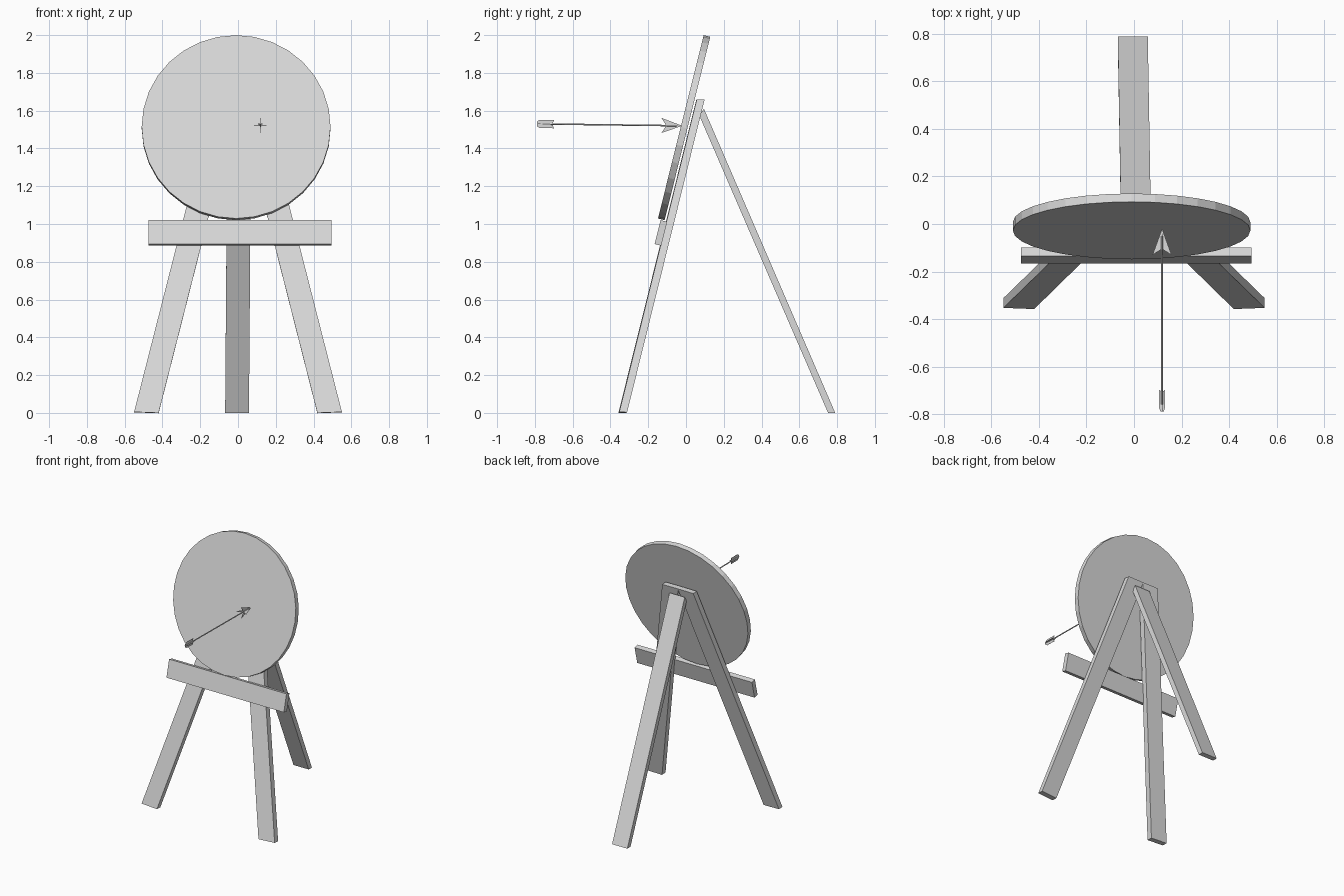
import bpy
import bmesh
import math
from mathutils import Matrix, Vector

cube = bpy.data.objects.get("Cube")
if cube:
    bpy.data.objects.remove(cube, do_unlink=True)

grey = bpy.data.materials.new("light grey")
grey.use_nodes = True
grey.diffuse_color = (0.7, 0.7, 0.7, 1)
grey.node_tree.nodes["Principled BSDF"].inputs["Base Color"].default_value = (0.7, 0.7, 0.7, 1)

TILT = math.radians(14)
LEAN = Matrix.Rotation(-TILT, 4, "X")


def finish(name, bm):
    bmesh.ops.recalc_face_normals(bm, faces=bm.faces)
    mesh = bpy.data.meshes.new(name)
    bm.to_mesh(mesh)
    bm.free()
    mesh.materials.append(grey)
    obj = bpy.data.objects.new(name, mesh)
    bpy.context.collection.objects.link(obj)
    return obj


def prism(name, outline, offset):
    """Extrude a closed outline of 3D points along an offset vector."""
    bm = bmesh.new()
    face = bm.faces.new([bm.verts.new(p) for p in outline])
    new = bmesh.ops.extrude_face_region(bm, geom=[face])["geom"]
    bmesh.ops.translate(bm, vec=Vector(offset),
                        verts=[v for v in new if isinstance(v, bmesh.types.BMVert)])
    return finish(name, bm)


# Round target board, leaning back
bm = bmesh.new()
bmesh.ops.create_cone(bm, cap_ends=True, segments=32, radius1=0.5, radius2=0.5, depth=0.036,
                      matrix=Matrix.Translation((-0.01, -0.01, 1.51)) @ LEAN
                      @ Matrix.Rotation(math.pi / 2, 4, "X"))
finish("target_board", bm)

# Ledge carrying the board
bm = bmesh.new()
bmesh.ops.create_cube(bm, size=1, matrix=Matrix.Translation((0.01, -0.133, 0.953)) @ LEAN
                      @ Matrix.Diagonal((0.97, 0.036, 0.13, 1)))
finish("ledge", bm)

# Splayed front legs, meeting at the top
for name, side in (("left_front_leg", 1), ("right_front_leg", -1)):
    prism(name, [(side * 0.42, -0.358, 0), (side * 0.55, -0.353, 0.005),
                 (side * 0.128, 0.057, 1.66), (side * -0.002, 0.055, 1.66)],
          (0, 0.041, -0.002))

# Rear prop leg
prism("rear_leg", [(-0.068, 0.752, 0), (-0.068, 0.79, 0),
                   (-0.056, 0.095, 1.61), (-0.056, 0.07, 1.575)], (0.126, 0, 0))

# Arrow: thin shaft with crossed head and tail blades
tail, tip = Vector((0.118, -0.79, 1.53)), Vector((0.118, -0.02, 1.52))
aim = (tip - tail).to_track_quat("Y", "Z").to_matrix().to_4x4()
length = (tip - tail).length
bm = bmesh.new()
bmesh.ops.create_cone(bm, cap_ends=True, segments=8, radius1=0.004, radius2=0.004,
                      depth=length - 0.06,
                      matrix=Matrix.Translation((tail + tip) / 2) @ aim
                      @ Matrix.Rotation(math.pi / 2, 4, "X"))
finish("arrow_shaft", bm)

HEAD = [(0, length), (0.04, length - 0.11), (0, length - 0.085), (-0.04, length - 0.11)]
FLETCH = [(-0.012, 0), (-0.022, 0.015), (-0.022, 0.092), (0, 0.082),
          (0.022, 0.092), (0.022, 0.015), (0.012, 0)]
for part, shape, widths in (("arrow_head", HEAD, (1, 1)), ("arrow_fletching", FLETCH, (0.55, 1))):
    for label, turn, width in (("flat", 0, widths[0]), ("upright", math.pi / 2, widths[1])):
        blade = prism(f"{part}_{label}", [(x * width, y, -0.001) for x, y in shape], (0, 0, 0.002))
        blade.data.transform(Matrix.Translation(tail) @ aim @ Matrix.Rotation(turn, 4, "Y"))
